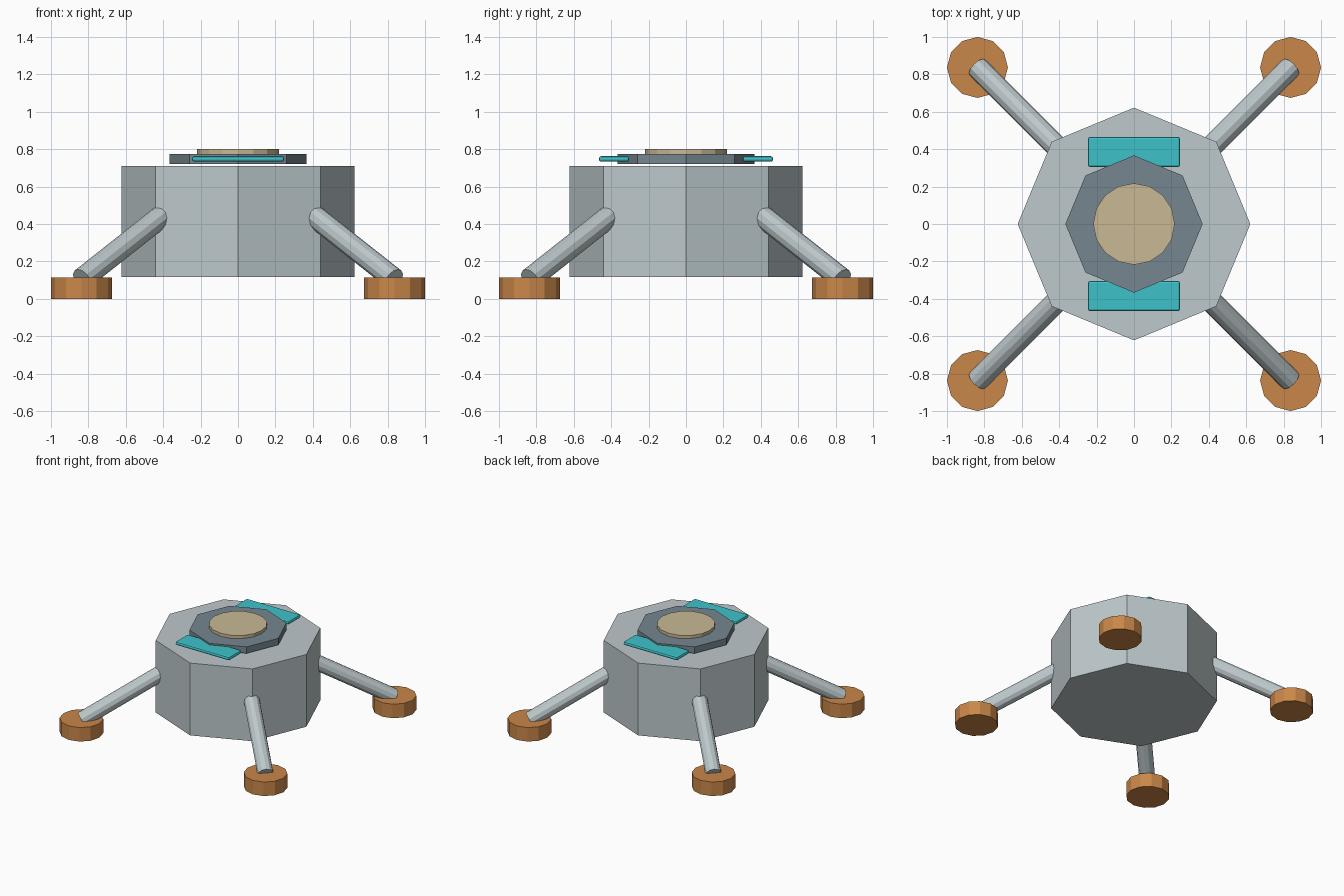
import bpy
from math import pi
from mathutils import Vector

cube = bpy.data.objects.get("Cube")
if cube:
    bpy.data.objects.remove(cube, do_unlink=True)


def material(name, r, g, b):
    m = bpy.data.materials.new(name)
    m.use_nodes = True
    m.diffuse_color = (r, g, b, 1)
    m.node_tree.nodes["Principled BSDF"].inputs["Base Color"].default_value = (r, g, b, 1)
    return m


PALE = material("pale grey metal", 0.51, 0.58, 0.60)
SLATE = material("slate grey", 0.18, 0.24, 0.28)
SAND = material("sand", 0.58, 0.48, 0.30)
TEAL = material("teal panel", 0.047, 0.54, 0.59)
COPPER = material("copper", 0.59, 0.24, 0.067)


def finish(name, mat):
    ob = bpy.context.object
    ob.name = name
    ob.data.materials.append(mat)
    return ob


def prism(name, mat, sides, radius, x, y, bottom, top):
    """Upright prism with a corner on each axis."""
    bpy.ops.mesh.primitive_cylinder_add(
        vertices=sides, radius=radius, depth=top - bottom,
        location=(x, y, (bottom + top) / 2))
    return finish(name, mat)


def strut(name, mat, start, end, radius):
    """Twelve-sided rod between two points."""
    start, end = Vector(start), Vector(end)
    axis = end - start
    bpy.ops.mesh.primitive_cylinder_add(
        vertices=12, radius=radius, depth=axis.length, location=(start + end) / 2,
        rotation=axis.to_track_quat('Z', 'Y').to_euler())
    return finish(name, mat)


# Octagonal hull, deck hatch and round cap
prism("body", PALE, 8, 0.622, 0, 0, 0.117, 0.711)
prism("hatch_base", SLATE, 8, 0.367, 0, 0, 0.721, 0.775)
prism("hatch_cap", SAND, 16, 0.218, 0, 0, 0.775, 0.80)

# Rounded panels in front of and behind the hatch
for label, sy in (("front", -1), ("back", 1)):
    bpy.ops.mesh.primitive_cube_add(size=1, location=(0, sy * 0.385, 0.748))
    panel = finish(label + "_panel", TEAL)
    panel.scale = (0.492, 0.162, 0.029)
    bpy.ops.object.transform_apply(location=False, rotation=False, scale=True)
    bevel = panel.modifiers.new("rounded edges", 'BEVEL')
    bevel.width = 0.012
    bevel.segments = 2

# Splayed legs and foot pads at the four corners
for end_label, sy in (("front", -1), ("back", 1)):
    for side_label, sx in (("left", 1), ("right", -1)):
        label = end_label + "_" + side_label
        strut(label + "_leg", PALE, (sx * 0.36, sy * 0.36, 0.48),
              (sx * 0.835, sy * 0.835, 0.105), 0.06)
        prism(label + "_foot", COPPER, 12, 0.163, sx * 0.837, sy * 0.837, 0, 0.115)
